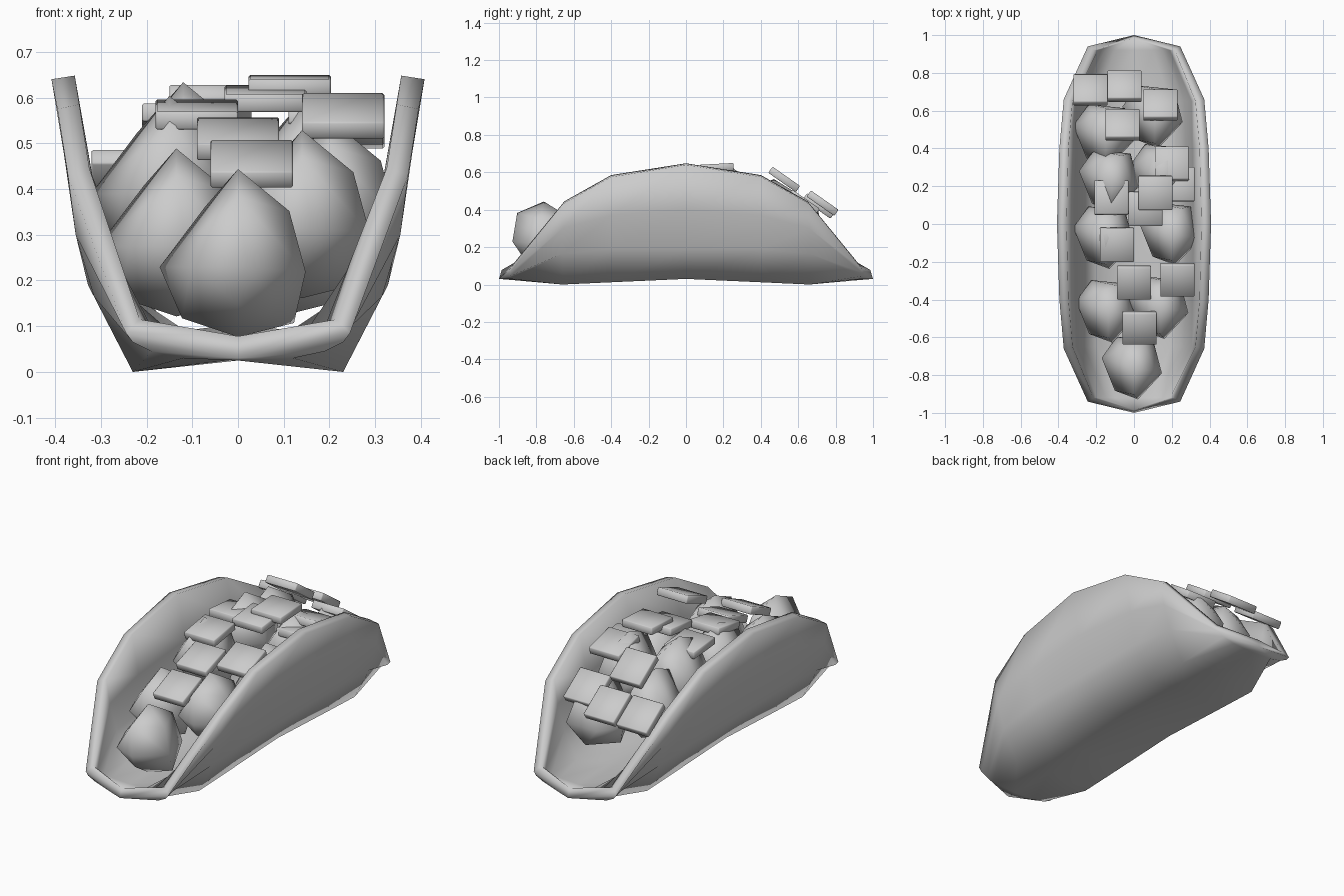
import bpy, bmesh, math
from mathutils import Matrix

if "Cube" in bpy.data.objects:
    bpy.data.objects.remove(bpy.data.objects["Cube"])


def finish(bm, name, angle=None):
    bmesh.ops.recalc_face_normals(bm, faces=bm.faces)
    me = bpy.data.meshes.new(name)
    bm.to_mesh(me)
    bm.free()
    ob = bpy.data.objects.new(name, me)
    bpy.context.collection.objects.link(ob)
    bpy.ops.object.select_all(action='DESELECT')
    ob.select_set(True)
    bpy.context.view_layer.objects.active = ob
    if angle:
        bpy.ops.object.shade_smooth_by_angle(angle=math.radians(angle))
    else:
        bpy.ops.object.shade_smooth()
    return ob


# Folded shell: half sections (x, z) from rim to centre, outer then inner skin
OUTER = {
    0.0: [(.408, .64), (.368, .40), (.328, .19), (.232, .03), (0, .055)],
    0.4: [(.395, .575), (.36, .37), (.328, .19), (.232, .012), (0, .04)],
    0.66: [(.372, .43), (.355, .30), (.315, .165), (.23, 0), (0, .028)],
    0.94: [(.245, .085), (.23, .065), (.19, .045), (.12, .03), (0, .025)],
}
INNER = {
    0.0: [(.357, .648), (.315, .41), (.275, .21), (.20, .08), (0, .105)],
    0.4: [(.347, .585), (.31, .38), (.275, .21), (.20, .065), (0, .09)],
    0.65: [(.325, .445), (.305, .32), (.265, .19), (.19, .055), (0, .08)],
    0.92: [(.215, .115), (.19, .10), (.15, .09), (.10, .08), (0, .075)],
}


def skin(bm, half, tip_y, tip_z):
    ys = sorted(half)
    rows = []
    for y in [-v for v in reversed(ys[1:])] + ys:
        p = half[abs(y)]
        pts = [(-x, z) for x, z in p[:-1]] + list(reversed(p))
        rows.append([bm.verts.new((x, y, z)) for x, z in pts])
    for a, b in zip(rows, rows[1:]):
        for i in range(len(a) - 1):
            bm.faces.new((a[i], a[i + 1], b[i + 1], b[i]))
    front = bm.verts.new((0, -tip_y, tip_z))
    back = bm.verts.new((0, tip_y, tip_z))
    for tip, r in ((front, rows[0]), (back, rows[-1])):
        for i in range(len(r) - 1):
            bm.faces.new((r[i], r[i + 1], tip))
    return ([front] + [r[-1] for r in rows] + [back]
            + [r[0] for r in reversed(rows)])


bm = bmesh.new()
lip_out = skin(bm, OUTER, 1.0, .03)
lip_in = skin(bm, INNER, .985, .078)
n = len(lip_out)
for i in range(n):
    j = (i + 1) % n
    bm.faces.new((lip_out[i], lip_out[j], lip_in[j], lip_in[i]))
finish(bm, "shell")

# Filling chunks: one irregular lump, softly shaded, repeated at each position
LUMP = [
    (0, 0, .18), (.11, -.02, .09), (0, -.14, .12), (-.07, .09, .10),
    (.05, .13, .10), (-.168, .05, -.03), (.145, -.03, -.04),
    (-.10, -.12, -.03), (.02, -.165, -.03), (.10, .14, -.04),
    (-.09, .16, -.03), (.12, .03, -.15), (-.12, 0, -.14),
    (0, -.11, -.11), (0, .12, -.14), (0, 0, -.18),
]
CHUNKS = [
    (0, -.76, .26, 1), (-.135, -.46, .305, 1), (.14, -.44, .345, 1),
    (-.15, -.07, .42, 1), (.20, -.05, .37, 1), (-.12, .23, .45, 1),
    (.15, .26, .42, 1), (-.15, .47, .38, 1), (.11, .57, .31, 1),
]
for k, (x, y, z, s) in enumerate(CHUNKS):
    bm = bmesh.new()
    for p in LUMP:
        bm.verts.new(p)
    bmesh.ops.convex_hull(bm, input=bm.verts[:])
    bm.transform(Matrix.Translation((x, y, z)) @ Matrix.Scale(s * 1.02, 4))
    finish(bm, f"filling_chunk_{k + 1}")

# Square topping slices: centre and tilt in degrees about x
SLICES = [
    (.03, -.55, .455, 23), (0, -.31, .51, 19), (.23, -.295, .56, 21),
    (-.09, -.11, .563, 9), (.06, .08, .597, 6), (.113, .165, .625, 3),
    (-.12, .14, .56, -5), (.23, .21, .52, -8), (.20, .32, .54, -15),
    (-.06, .525, .562, -35), (-.05, .73, .435, -35), (-.23, .71, .42, -35),
    (.14, .63, .44, -35),
]
for k, (x, y, z, t) in enumerate(SLICES):
    bm = bmesh.new()
    bmesh.ops.create_cube(bm, size=1)
    bmesh.ops.scale(bm, vec=(.18, .18, .04), verts=bm.verts)
    bmesh.ops.bevel(bm, geom=bm.edges[:], offset=.004, segments=1,
                    affect='EDGES')
    bm.transform(Matrix.Translation((x, y, z))
                 @ Matrix.Rotation(math.radians(t), 4, 'X'))
    finish(bm, f"topping_slice_{k + 1}", 60)
